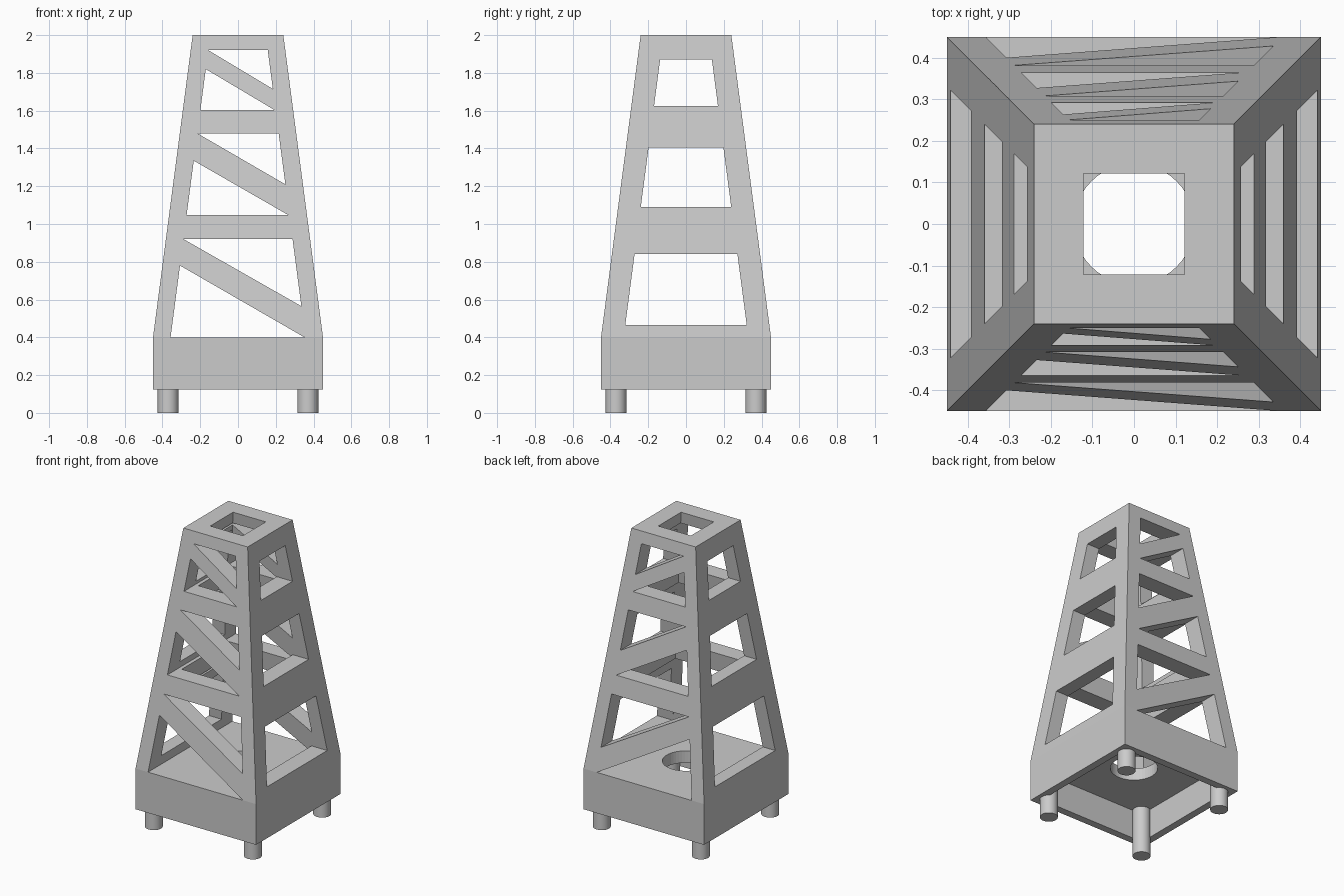
import bpy, bmesh
from math import radians

if "Cube" in bpy.data.objects:
    bpy.data.objects.remove(bpy.data.objects["Cube"])

TOP, BASE = 2.0, 0.40          # heights of the tower top and deck
HALF_LOW, HALF_TOP = 0.45, 0.24
WALL = 0.118                   # horizontal thickness of the lattice walls


def half(z):
    """Outer half width of the tapered tower at height z."""
    return HALF_LOW + (HALF_TOP - HALF_LOW) * (z - BASE) / (TOP - BASE)


def make(name, bm):
    bmesh.ops.recalc_face_normals(bm, faces=bm.faces[:])
    me = bpy.data.meshes.new(name)
    bm.to_mesh(me)
    bm.free()
    ob = bpy.data.objects.new(name, me)
    bpy.context.collection.objects.link(ob)
    return ob


def square_stack(name, levels):
    """Closed solid through square sections given as (half width, z)."""
    bm = bmesh.new()
    rings = [[bm.verts.new((sx * h, sy * h, z))
              for sx, sy in ((-1, -1), (1, -1), (1, 1), (-1, 1))] for h, z in levels]
    bm.faces.new(rings[0])
    bm.faces.new(rings[-1])
    for a, b in zip(rings, rings[1:]):
        for i in range(4):
            j = (i + 1) % 4
            bm.faces.new((a[i], a[j], b[j], b[i]))
    return make(name, bm)


def prism(name, profile, axis):
    """Extrude a (u, z) profile right through the tower along x or y."""
    bm = bmesh.new()
    ends = [[bm.verts.new((u, d, z) if axis == 'y' else (d, u, z)) for u, z in profile]
            for d in (-0.7, 0.7)]
    bm.faces.new(ends[0])
    bm.faces.new(ends[1])
    n = len(profile)
    for i in range(n):
        j = (i + 1) % n
        bm.faces.new((ends[0][i], ends[0][j], ends[1][j], ends[1][i]))
    return make(name, bm)


def cylinder(name, r, z0, z1, x=0, y=0, segments=32):
    bm = bmesh.new()
    bmesh.ops.create_cone(bm, cap_ends=True, segments=segments,
                          radius1=r, radius2=r, depth=z1 - z0)
    bmesh.ops.translate(bm, verts=bm.verts[:], vec=(x, y, (z0 + z1) / 2))
    return make(name, bm)


def cut(target, cutter):
    cutter.hide_render = True
    mod = target.modifiers.new("cut", 'BOOLEAN')
    mod.operation, mod.solver, mod.object = 'DIFFERENCE', 'EXACT', cutter
    bpy.context.view_layer.objects.active = target
    bpy.ops.object.modifier_apply(modifier=mod.name)
    bpy.data.objects.remove(cutter)


# Tower body: square base skirt with tapered shaft
tower = square_stack("lattice_tower", [(HALF_LOW, 0.125), (HALF_LOW, BASE), (HALF_TOP, TOP)])

# Tapered hollow open at the top, recess under the base, round hole in the deck
cut(tower, square_stack("shaft_cutter", [(HALF_LOW - WALL, BASE), (half(2.1) - WALL, 2.1)]))
cut(tower, square_stack("recess_cutter", [(0.40, 0.0), (0.40, 0.32)]))
cut(tower, cylinder("deck_hole_cutter", 0.145, 0.2, 0.6, segments=48))

# Front and back: two triangles per bay leave a diagonal brace
for z0, z1, z2, z3 in ((0.40, 0.78, 0.565, 0.92),
                       (1.047, 1.335, 1.21, 1.48),
                       (1.603, 1.82, 1.715, 1.92)):
    e = lambda z: half(z) - 0.093
    cut(tower, prism("lower_cutter", [(-e(z0), z0), (e(z0) - 0.005, z0), (-e(z1), z1)], 'y'))
    cut(tower, prism("upper_cutter", [(-e(z3), z3), (e(z2), z2), (e(z3), z3)], 'y'))

# Left and right: plain trapezoid windows
for z0, z1 in ((0.465, 0.84), (1.09, 1.405), (1.625, 1.87)):
    a, b = half(z0) - 0.12, half(z1) - 0.12
    cut(tower, prism("side_cutter", [(-a, z0), (a, z0), (b, z1), (-b, z1)], 'x'))

# Four round feet reaching up to the deck
for sx, nx in ((-1, "left"), (1, "right")):
    for sy, ny in ((-1, "front"), (1, "back")):
        foot = cylinder(f"{ny}_{nx}_foot", 0.055, 0.0, 0.33, sx * 0.37, sy * 0.37)
        bpy.ops.object.select_all(action='DESELECT')
        foot.select_set(True)
        bpy.context.view_layer.objects.active = foot
        bpy.ops.object.shade_smooth_by_angle(angle=radians(30))
